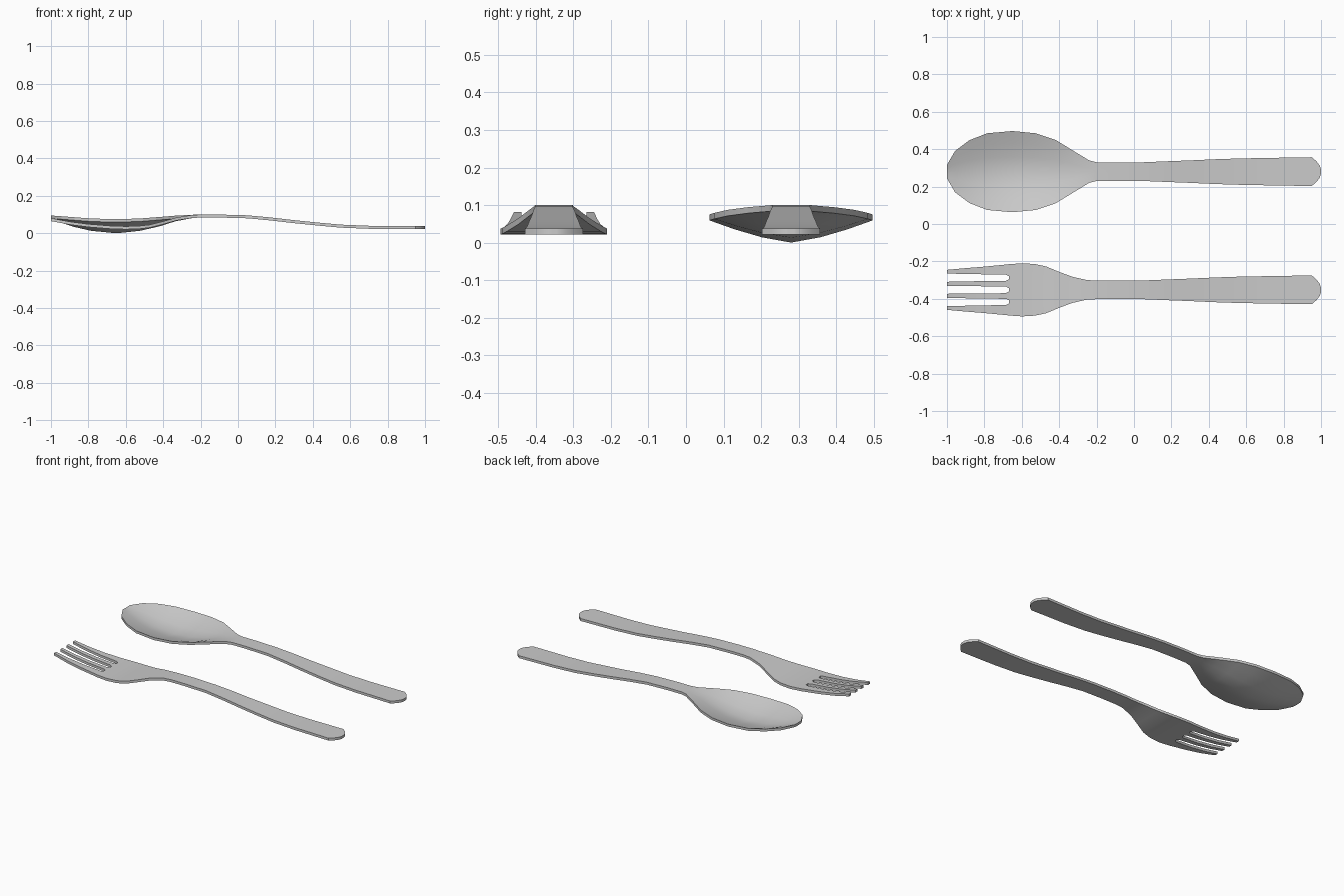
import bpy, bmesh

if "Cube" in bpy.data.objects:
    bpy.data.objects.remove(bpy.data.objects["Cube"])

THICK = 0.016

# shared handle: x, half width, top z
HANDLE = [(-.2, .05, .1), (-.1, .05, .1), (.05, .05, .096), (.17, .055, .085), (.3, .06, .07),
          (.43, .066, .057), (.55, .07, .046), (.7, .073, .04), (.95, .077, .038),
          (.975, .056, .038), (.993, .032, .038), (1, .012, .038)]


def build(name, y0, rows, skip=lambda i, j: False):
    """Skin rows of points into a sheet, then thicken it downwards."""
    bm = bmesh.new()
    grid = [[bm.verts.new((x, y + y0, z)) for x, y, z in row] for row in rows]
    for i in range(len(grid) - 1):
        for j in range(len(grid[0]) - 1):
            if not skip(i, j):
                bm.faces.new((grid[i][j], grid[i + 1][j], grid[i + 1][j + 1], grid[i][j + 1]))
    ext = bmesh.ops.extrude_face_region(bm, geom=bm.faces[:], use_keep_orig=True)
    low = [g for g in ext["geom"] if isinstance(g, bmesh.types.BMVert)]
    bmesh.ops.translate(bm, verts=low, vec=(0, 0, -THICK))
    bmesh.ops.recalc_face_normals(bm, faces=bm.faces[:])
    me = bpy.data.meshes.new(name)
    bm.to_mesh(me)
    bm.free()
    ob = bpy.data.objects.new(name, me)
    bpy.context.collection.objects.link(ob)
    bpy.ops.object.select_all(action='DESELECT')
    ob.select_set(True)
    bpy.context.view_layer.objects.active = ob
    bpy.ops.object.shade_smooth_by_angle(angle=0.6)


# spoon: x, half width, rim z, bowl depth
BOWL = [(-1, .036, .095, .002), (-.957, .11, .092, .016), (-.88, .168, .086, .035),
        (-.785, .205, .079, .05), (-.65, .217, .075, .059), (-.525, .205, .079, .05),
        (-.42, .17, .087, .034), (-.335, .118, .094, .014), (-.24, .06, .099, .001)]
ACROSS = (-1, -.7, -.36, 0, .36, .7, 1)
spoon = BOWL + [(x, w, z, 0) for x, w, z in HANDLE]
build("spoon", .28, [[(x, t * w, z - d * (1 - abs(t) ** 1.4)) for t in ACROSS]
                     for x, w, z, d in spoon])

# fork tines: x, z, then outer edge, outer slot edges, inner slot edge (mirrored)
TINES = [(-1, .081, .107, .087, .043, .021), (-.9, .062, .116, .085, .045, .02),
         (-.8, .049, .124, .083, .047, .019), (-.685, .04, .135, .081, .048, .018),
         (-.668, .039, .137, .073, .056, .008)]
HEAD = [(-.6, .142, .037), (-.53, .138, .039), (-.47, .125, .046), (-.4, .096, .064),
        (-.33, .07, .084), (-.25, .052, .097)]
FRACTIONS = (1, .55, .4, .1)


def mirrored(x, z, edges):
    return [(x, -e, z) for e in edges] + [(x, e, z) for e in reversed(edges)]


fork = [mirrored(x, z, e) for x, z, *e in TINES]
fork += [mirrored(x, z, [w * f for f in FRACTIONS]) for x, w, z in HEAD + HANDLE]
build("fork", -.352, fork, lambda i, j: i < len(TINES) - 1 and j in (1, 3, 5))
